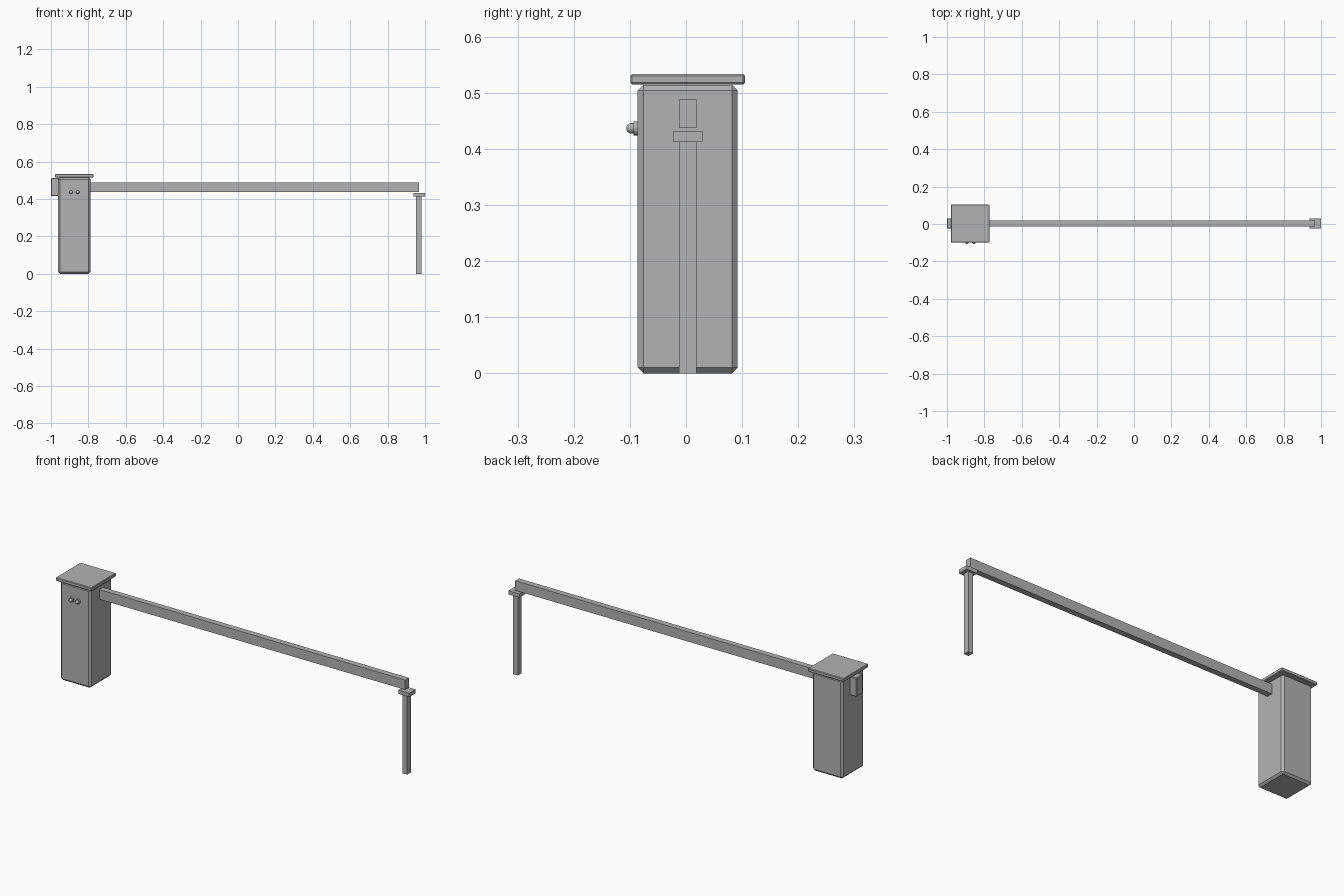
import bpy
import math
from mathutils import Vector

if "Cube" in bpy.data.objects:
    bpy.data.objects.remove(bpy.data.objects["Cube"])

grey = bpy.data.materials.new("plain grey")
grey.diffuse_color = (0.45, 0.45, 0.45, 1)
grey.use_nodes = True
grey.node_tree.nodes["Principled BSDF"].inputs["Base Color"].default_value = grey.diffuse_color

YC = 0.003  # shared centre line of cabinet, arm and post


def finish(ob, name):
    ob.name = name
    ob.data.materials.append(grey)
    return ob


def box(name, lo, hi, bevel=0.0):
    """Box between two corners, with an optional single chamfer."""
    lo, hi = Vector(lo), Vector(hi)
    bpy.ops.mesh.primitive_cube_add(size=1, location=(lo + hi) / 2)
    ob = bpy.context.object
    ob.scale = hi - lo
    bpy.ops.object.transform_apply(location=False, rotation=False, scale=True)
    if bevel:
        mod = ob.modifiers.new("chamfer", 'BEVEL')
        mod.width = bevel
        mod.segments = 1
        mod.limit_method = 'NONE'
    return finish(ob, name)


# Cabinet and its overhanging lid
box("cabinet", (-0.963, YC - 0.089, 0), (-0.788, YC + 0.089, 0.514), 0.01)
box("cabinet_lid", (-0.979, YC - 0.102, 0.515), (-0.773, YC + 0.102, 0.533), 0.003)

# Counterweight behind the cabinet
box("counterweight", (-1.0, YC - 0.027, 0.415), (-0.950, YC + 0.027, 0.512), 0.003)

# Barrier arm
box("barrier_arm", (-0.875, YC - 0.0153, 0.4375), (0.968, YC + 0.0153, 0.488))

# Arm rest: post and cap
box("rest_post", (0.953, YC - 0.0153, 0), (0.980, YC + 0.0153, 0.4125))
box("rest_cap", (0.937, YC - 0.0265, 0.4125), (1.0, YC + 0.0265, 0.432))

# Two signal lamps on the front: collar and dome
for side, x in (("left", -0.893), ("right", -0.856)):
    bpy.ops.mesh.primitive_cylinder_add(vertices=16, radius=0.0125, depth=0.012,
                                        location=(x, -0.088, 0.4365),
                                        rotation=(math.pi / 2, 0, 0))
    finish(bpy.context.object, side + "_lamp_collar")
    bpy.ops.mesh.primitive_uv_sphere_add(segments=16, ring_count=8, radius=0.0095,
                                         location=(x, -0.097, 0.4365),
                                         rotation=(math.pi / 2, 0, 0))
    finish(bpy.context.object, side + "_lamp_dome")
    bpy.ops.object.shade_smooth_by_angle(angle=math.radians(40))
